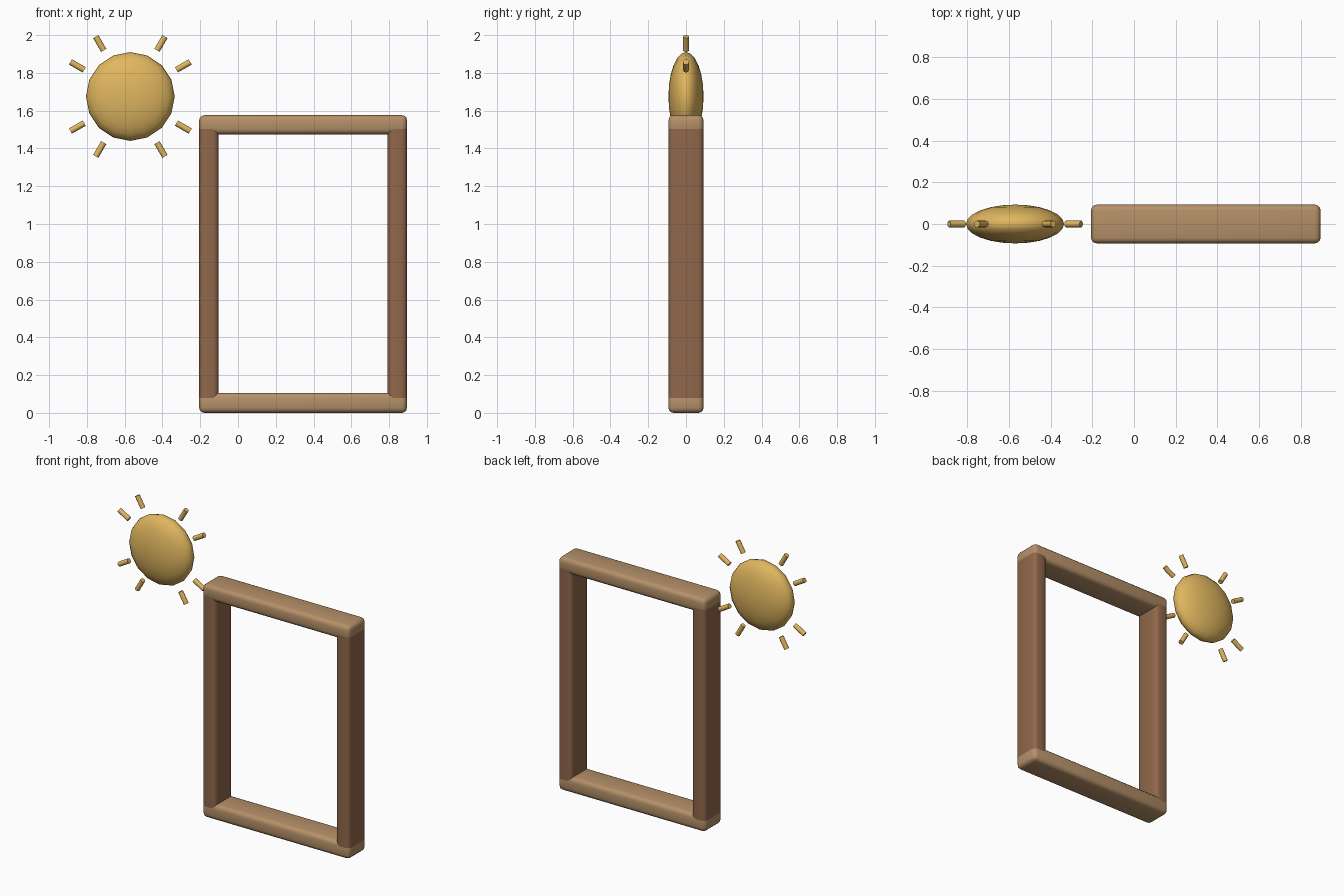
import bpy, bmesh, math
from mathutils import Matrix, Vector

if "Cube" in bpy.data.objects:
    bpy.data.objects.remove(bpy.data.objects["Cube"])


def material(name, rgb):
    m = bpy.data.materials.new(name)
    m.diffuse_color = (*rgb, 1)
    m.use_nodes = True
    m.node_tree.nodes["Principled BSDF"].inputs["Base Color"].default_value = m.diffuse_color
    return m


LIGHT_WOOD = material("light wood", (0.46, 0.28, 0.14))
DARK_WOOD = material("dark wood", (0.28, 0.135, 0.07))
GOLD = material("gold yellow", (0.75, 0.47, 0.115))


def finish(name, bm, mat, angle):
    mesh = bpy.data.meshes.new(name)
    bm.to_mesh(mesh)
    bm.free()
    ob = bpy.data.objects.new(name, mesh)
    bpy.context.collection.objects.link(ob)
    mesh.materials.append(mat)
    bpy.ops.object.select_all(action='DESELECT')
    ob.select_set(True)
    bpy.context.view_layer.objects.active = ob
    bpy.ops.object.shade_smooth_by_angle(angle=math.radians(angle))
    return ob


def rounded_bar(name, lo, hi, mat, upright_only=False):
    """Box between two corners with rounded edges."""
    lo, hi = Vector(lo), Vector(hi)
    bm = bmesh.new()
    bmesh.ops.create_cube(bm, size=1, matrix=Matrix.Translation((lo + hi) / 2)
                          @ Matrix.Diagonal((*(hi - lo), 1)))
    edges = [e for e in bm.edges if not upright_only
             or abs(e.verts[0].co.z - e.verts[1].co.z) > 0.01]
    bmesh.ops.bevel(bm, geom=edges, offset=0.028, segments=3,
                    profile=0.5, affect='EDGES')
    return finish(name, bm, mat, 40)


# Frame
LEFT, RIGHT, TOP, W, D = -0.206, 0.895, 1.576, 0.103, 0.093
rounded_bar("bottom_beam", (LEFT, -D, 0), (RIGHT, D, 0.106), LIGHT_WOOD)
rounded_bar("top_beam", (LEFT, -D, TOP - 0.101), (RIGHT, D, TOP), LIGHT_WOOD)
for name, x in (("left_post", LEFT), ("right_post", RIGHT - W)):
    rounded_bar(name, (x, -D, 0.078), (x + W, D, 1.503), DARK_WOOD, True)

# Sun disc: flattened ball with its poles facing front and back
centre = Matrix.Translation((-0.57, 0, 1.675))
bm = bmesh.new()
bmesh.ops.create_uvsphere(
    bm, u_segments=16, v_segments=12, radius=1,
    matrix=centre @ Matrix.Diagonal((0.235, 0.093, 0.235, 1))
    @ Matrix.Rotation(math.pi / 2, 4, 'X'))
finish("sun_disc", bm, GOLD, 80)

# Sun rays: short rods around the disc
for i, deg in enumerate((30, 60, 120, 150, 210, 240, 300, 330)):
    bm = bmesh.new()
    turn = Matrix.Rotation(math.radians(90 - deg), 4, 'Y')
    bmesh.ops.create_cone(
        bm, cap_ends=True, segments=12, radius1=0.016, radius2=0.016,
        depth=0.084, matrix=centre @ turn @ Matrix.Translation((0, 0, 0.324)))
    finish(f"sun_ray_{i + 1}", bm, GOLD, 40)
